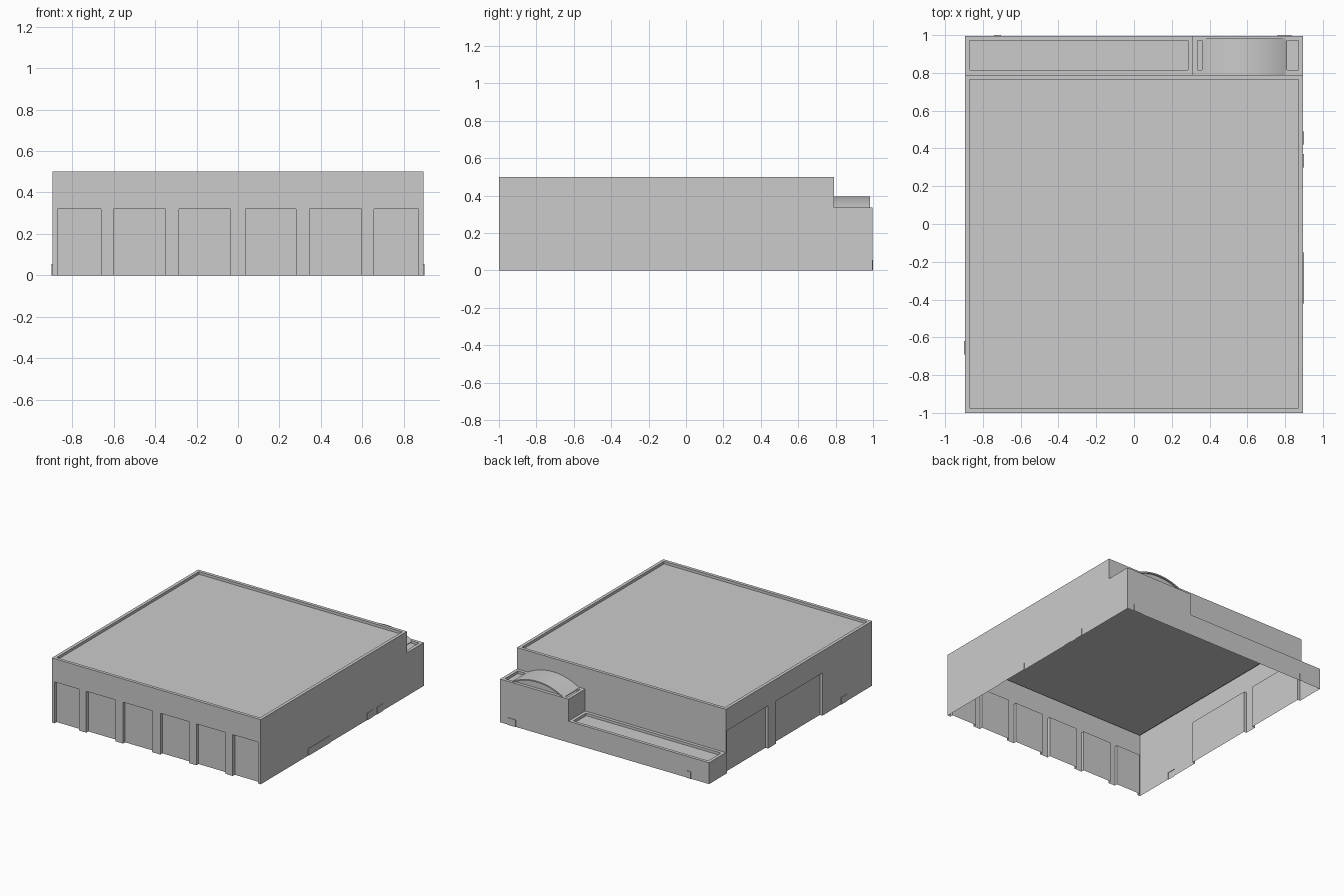
import bpy, math
from mathutils import Vector

if "Cube" in bpy.data.objects:
    bpy.data.objects.remove(bpy.data.objects["Cube"])

W, FRONT, BACK = 0.895, -1.0, 0.996      # outer wall faces
STEP_Y, STEP_X = 0.79, 0.31              # where hall meets annexes / annexes meet
HALL, HIGH, LOW = 0.5, 0.335, 0.165      # parapet heights
DOOR_H, OUT = 0.055, -0.004              # small doors stand proud of the wall


def make(name, verts, faces):
    me = bpy.data.meshes.new(name)
    me.from_pydata(verts, [], faces)
    me.update()
    ob = bpy.data.objects.new(name, me)
    bpy.context.collection.objects.link(ob)
    return ob


def wall(name, start, end, top, openings=()):
    """Single-skin wall; openings are (u0, u1, height, depth), depth < 0 stands out."""
    a, b = Vector((*start, 0)), Vector((*end, 0))
    d = (b - a).normalized()
    inward = Vector((-d.y, d.x, 0))

    def p(u, z, depth=0):
        return a + d * u + inward * depth + Vector((0, 0, z))

    verts, faces = [], []

    def face(*pts):
        faces.append(list(range(len(verts), len(verts) + len(pts))))
        verts.extend(pts)

    outline = [p(0, 0)]
    for u0, u1, h, dep in sorted(openings):
        outline += [p(u0, 0), p(u0, h), p(u1, h), p(u1, 0)]
        face(p(u0, 0, dep), p(u1, 0, dep), p(u1, h, dep), p(u0, h, dep))
        face(p(u0, 0), p(u0, 0, dep), p(u0, h, dep), p(u0, h))
        face(p(u1, 0, dep), p(u1, 0), p(u1, h), p(u1, h, dep))
        face(p(u0, h, dep), p(u1, h, dep), p(u1, h), p(u0, h))
    outline.append(p((b - a).length, 0))
    outline += [p(u, z) for u, z in top]
    face(*outline)
    return make(name, verts, faces)


def roof(name, x0, x1, y0, y1, z, inset=0.025, drop=0.02):
    """Flat roof sunk behind a parapet rim."""
    def ring(i, h):
        return [(x0 + i, y0 + i, h), (x1 - i, y0 + i, h), (x1 - i, y1 - i, h), (x0 + i, y1 - i, h)]
    verts = ring(0, z) + ring(inset, z) + ring(inset, z - drop)
    faces = [(8, 9, 10, 11)]
    for k in (0, 4):
        for i in range(4):
            j = (i + 1) % 4
            faces.append((k + i, k + j, k + 4 + j, k + 4 + i))
    return make(name, verts, faces)


# Front wall with six loading bays
bays = [(-0.87, -0.66), (-0.60, -0.35), (-0.285, -0.035),
        (0.035, 0.28), (0.345, 0.595), (0.655, 0.87)]
wall("front_wall", (-W, FRONT), (W, FRONT), [(2 * W, HALL), (0, HALL)],
     [(x0 + W, x1 + W, 0.32, 0.025) for x0, x1 in bays])

# Right wall with small doors
length, step = BACK - FRONT, STEP_Y - FRONT
wall("right_wall", (W, FRONT), (W, BACK),
     [(length, HIGH), (step, HIGH), (step, HALL), (0, HALL)],
     [(y0 - FRONT, y1 - FRONT, DOOR_H, OUT)
      for y0, y1 in [(-0.42, -0.15), (0.30, 0.37), (0.42, 0.49)]])

# Back wall of the two annexes
wall("back_wall", (W, BACK), (-W, BACK),
     [(2 * W, LOW), (W - STEP_X, LOW), (W - STEP_X, HIGH), (0, HIGH)],
     [(W - x1, W - x0, DOOR_H, OUT) for x0, x1 in [(0.76, 0.835), (-0.74, -0.705)]])

# Left wall with two wide bays and a small door
wall("left_wall", (-W, BACK), (-W, FRONT),
     [(length, HALL), (BACK - STEP_Y, HALL), (BACK - STEP_Y, LOW), (0, LOW)],
     [(BACK - 0.775, BACK - 0.275, 0.33, 0.022),
      (BACK - 0.18, BACK + 0.39, 0.33, 0.022),
      (BACK + 0.62, BACK + 0.69, DOOR_H, OUT)])

# Hall back wall above the annex roofs, and the step between annexes
make("hall_back_wall",
     [(W, STEP_Y, HIGH), (STEP_X, STEP_Y, HIGH), (STEP_X, STEP_Y, LOW),
      (-W, STEP_Y, LOW), (-W, STEP_Y, HALL), (W, STEP_Y, HALL)], [range(6)])
make("annex_step_wall",
     [(STEP_X, BACK, LOW), (STEP_X, STEP_Y, LOW),
      (STEP_X, STEP_Y, HIGH), (STEP_X, BACK, HIGH)], [range(4)])

# Roofs
roof("hall_roof", -W, W, FRONT, STEP_Y, HALL)
roof("low_annex_roof", -W, STEP_X, STEP_Y, BACK, LOW)
roof("high_annex_roof", STEP_X, W, STEP_Y, BACK, HIGH)

# Curved canopy over the high annex
N, cx, half, base, rise, thick = 24, 0.585, 0.225, 0.33, 0.065, 0.01
R = (half ** 2 + rise ** 2) / (2 * rise)
span = math.asin(half / R)


def arc(r):
    angles = [-span + 2 * span * i / N for i in range(N + 1)]
    return [(cx + r * math.sin(t), base + rise - R + r * math.cos(t)) for t in angles]


outer, inner = arc(R), arc(R - thick)
y0, y1 = STEP_Y, 0.983
section = outer + inner[::-1]
n = len(section)
verts = [(x, y, z) for y in (y0, y1) for x, z in section]
faces = [(i, n + i, n + (i + 1) % n, (i + 1) % n) for i in range(n)]
for i in range(N):      # front edge strip
    faces.append((n + i, n + n - 1 - i, n + n - 2 - i, n + i + 1))
canopy = make("curved_canopy", verts, faces)
bpy.context.view_layer.objects.active = canopy
canopy.select_set(True)
bpy.ops.object.shade_smooth_by_angle(angle=math.radians(30))

# Infill under the canopy
y2 = 0.971
infill = [(inner[0][0], HIGH - 0.02)] + inner + [(inner[-1][0], HIGH - 0.02)]
make("canopy_infill", [(x, y2, z) for x, z in infill], [range(len(infill))])
